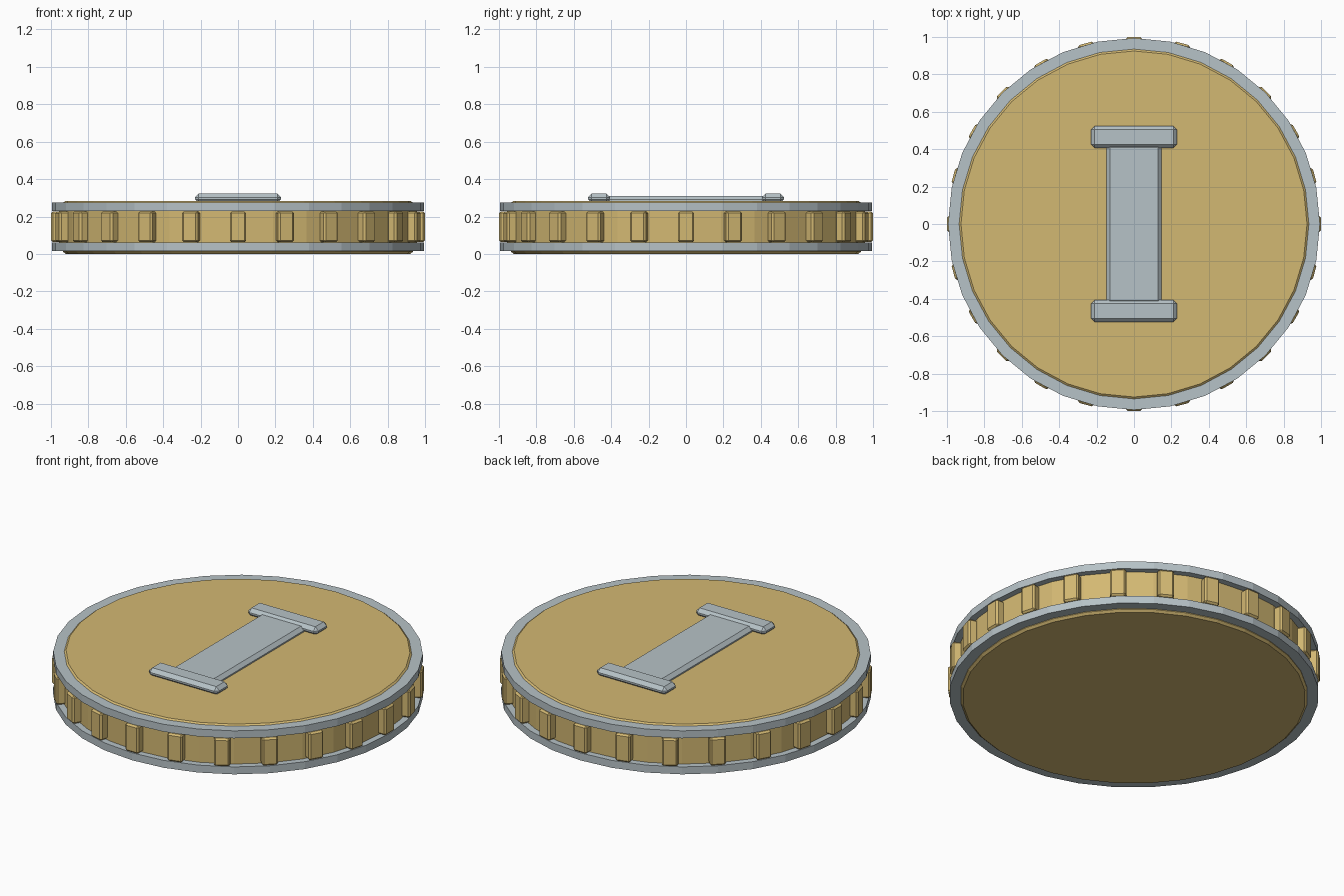
import bpy, bmesh, math
from mathutils import Matrix

if "Cube" in bpy.data.objects:
    bpy.data.objects.remove(bpy.data.objects["Cube"])

SIDES, TEETH = 32, 24


def material(name, colour):
    m = bpy.data.materials.new(name)
    m.use_nodes = True
    m.diffuse_color = colour
    bsdf = m.node_tree.nodes["Principled BSDF"]
    bsdf.inputs["Base Color"].default_value = colour
    bsdf.inputs["Roughness"].default_value = 0.6
    return m


gold = material("warm gold", (0.65, 0.48, 0.17, 1))
silver = material("pale silver", (0.47, 0.54, 0.57, 1))


def finish(name, bm, mat):
    bmesh.ops.recalc_face_normals(bm, faces=bm.faces)
    mesh = bpy.data.meshes.new(name)
    bm.to_mesh(mesh)
    bm.free()
    mesh.materials.append(mat)
    obj = bpy.data.objects.new(name, mesh)
    bpy.context.collection.objects.link(obj)
    return obj


def lathe(name, profile, mat, closed):
    """Turn a (radius, height) profile; open profiles get flat end caps."""
    bm = bmesh.new()
    rings = []
    for r, z in profile:
        angles = [2 * math.pi * i / SIDES for i in range(SIDES)]
        rings.append([bm.verts.new((r * math.cos(a), r * math.sin(a), z)) for a in angles])
    pairs = list(zip(rings, rings[1:]))
    if closed:
        pairs.append((rings[-1], rings[0]))
    else:
        bm.faces.new(rings[0])
        bm.faces.new(rings[-1])
    for a, b in pairs:
        for i in range(SIDES):
            j = (i + 1) % SIDES
            bm.faces.new((a[i], a[j], b[j], b[i]))
    return finish(name, bm, mat)


def add_block(bm, size, centre, bevel, turn=0.0):
    """Add a chamfered box, then turn it around the z axis."""
    part = bmesh.new()
    bmesh.ops.create_cube(part, size=1, matrix=Matrix.Translation(centre) @ Matrix.Diagonal((*size, 1)))
    bmesh.ops.bevel(part, geom=part.edges[:], offset=bevel, segments=1, affect='EDGES')
    part.transform(Matrix.Rotation(turn, 4, 'Z'))
    temp = bpy.data.meshes.new("temp")
    part.to_mesh(temp)
    part.free()
    bm.from_mesh(temp)
    bpy.data.meshes.remove(temp)


# Coin body: chamfered faces with the wider wall between the rims
lathe("coin_body", [(0.922, 0), (0.935, 0.012), (0.935, 0.04), (0.957, 0.04),
                    (0.957, 0.25), (0.935, 0.25), (0.935, 0.274), (0.925, 0.282)], gold, False)

# Two rims
for name, low, high in (("lower_rim", 0.016, 0.06), ("upper_rim", 0.23, 0.274)):
    lathe(name, [(0.93, low), (0.994, low), (0.994, high), (0.93, high)], silver, True)

# Ridges around the edge
bm = bmesh.new()
for i in range(TEETH):
    add_block(bm, (0.08, 0.088, 0.165), (0.96, 0, 0.145), 0.01, 2 * math.pi * i / TEETH)
finish("edge_ridges", bm, gold)

# Raised pillar emblem on the top face
bm = bmesh.new()
add_block(bm, (0.295, 0.86, 0.06), (0, 0, 0.28), 0.02)
finish("pillar_shaft", bm, silver)
for name, side in (("pillar_top", 1), ("pillar_base", -1)):
    bm = bmesh.new()
    add_block(bm, (0.46, 0.118, 0.05), (0, side * 0.465, 0.297), 0.02)
    finish(name, bm, silver)
